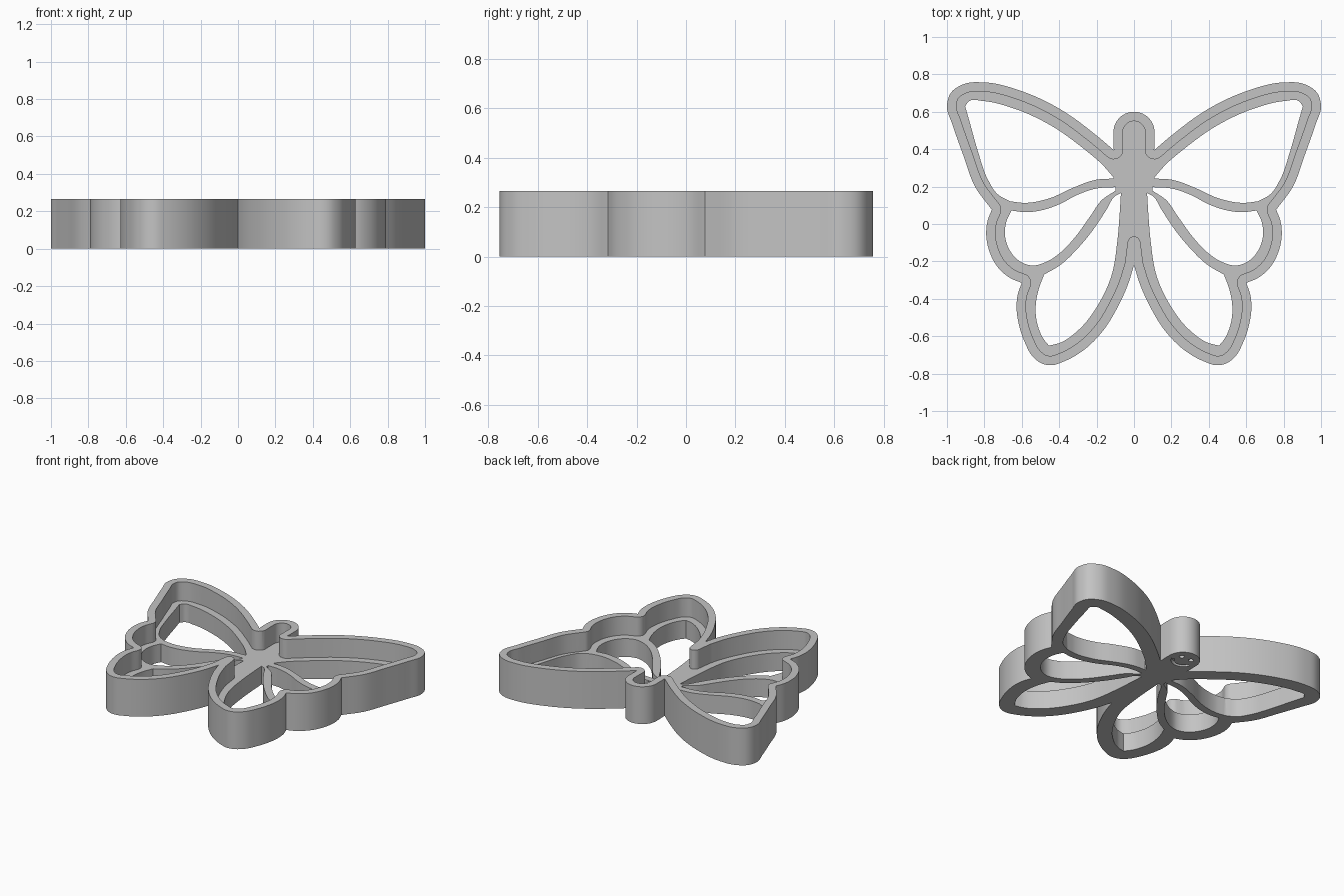
import bpy, bmesh, math
from mathutils import Vector

if "Cube" in bpy.data.objects:
    bpy.data.objects.remove(bpy.data.objects["Cube"])

HEIGHT, LEDGE, WALL = 0.265, 0.13, 0.05

grey = bpy.data.materials.new("plain grey")
grey.diffuse_color = (0.55, 0.55, 0.55, 1)
grey.use_nodes = True
grey.node_tree.nodes["Principled BSDF"].inputs["Base Color"].default_value = grey.diffuse_color


def tangent(p, i):
    """Unit direction of a polyline at point i."""
    if i == 0:
        return (p[1] - p[0]).normalized()
    if i == len(p) - 1:
        return (p[-1] - p[-2]).normalized()
    a, b = p[i] - p[i - 1], p[i + 1] - p[i]
    return (a.normalized() * b.length + b.normalized() * a.length).normalized()


def smooth(pts, steps=6):
    """Smooth open curve through the points."""
    p = [Vector(q) for q in pts]
    out = [p[0]]
    for i in range(len(p) - 1):
        d = (p[i + 1] - p[i]).length
        m0, m1 = tangent(p, i) * d, tangent(p, i + 1) * d
        for k in range(1, steps + 1):
            t = k / steps
            out.append(p[i] * (2*t**3 - 3*t**2 + 1) + m0 * (t**3 - 2*t**2 + t)
                       + p[i + 1] * (3*t**2 - 2*t**3) + m1 * (t**3 - t**2))
    return out


def mirror(pts):
    return [Vector((-q.x, q.y)) for q in pts]


def clean(pts):
    """Drop repeated points from a closed loop."""
    out = []
    for q in pts:
        if not out or (q - out[-1]).length > 1e-4:
            out.append(q)
    if (out[0] - out[-1]).length < 1e-4:
        out.pop()
    return out


def full_loop(half):
    """Close a right-hand half that starts and ends on the centre line."""
    return clean(half + mirror(half)[::-1])


def add_prism(target, loops, z0, z1):
    """Fill loops (holes allowed) and extrude them into a solid."""
    bm = bmesh.new()
    edges = []
    for loop in loops:
        vs = [bm.verts.new((q.x, q.y, z0)) for q in loop]
        edges += [bm.edges.new((vs[i - 1], vs[i])) for i in range(len(vs))]
    bmesh.ops.triangle_fill(bm, use_beauty=True, edges=edges, normal=(0, 0, 1))
    ext = bmesh.ops.extrude_face_region(bm, geom=bm.faces[:])
    up = [g for g in ext["geom"] if isinstance(g, bmesh.types.BMVert)]
    bmesh.ops.translate(bm, verts=up, vec=(0, 0, z1 - z0))
    bmesh.ops.recalc_face_normals(bm, faces=bm.faces[:])
    tmp = bpy.data.meshes.new("part")
    bm.to_mesh(tmp)
    bm.free()
    target.from_mesh(tmp)
    bpy.data.meshes.remove(tmp)


def make_object(name, bm):
    me = bpy.data.meshes.new(name)
    bm.to_mesh(me)
    bm.free()
    ob = bpy.data.objects.new(name, me)
    bpy.context.collection.objects.link(ob)
    return ob


# Outer outline, right half, split at its sharp notches
head = [Vector((0.11 * math.sin(a), 0.49 + 0.11 * math.cos(a)))
        for a in [math.pi / 2 * i / 14 for i in range(15)]]
head += [Vector((0.11, 0.44)), Vector((0.108, 0.395))]
upper = smooth([(0.108, 0.395), (0.2, 0.473), (0.4, 0.617), (0.6, 0.71), (0.8, 0.757),
                (0.91, 0.748), (0.98, 0.7), (1.0, 0.63), (0.97, 0.53), (0.91, 0.36),
                (0.85, 0.2), (0.76, 0.076)])
middle = smooth([(0.76, 0.076), (0.782, 0.02), (0.79, -0.06), (0.772, -0.15),
                 (0.725, -0.235), (0.66, -0.29), (0.6, -0.315)])
lower = smooth([(0.6, -0.315), (0.62, -0.37), (0.628, -0.44), (0.615, -0.54),
                (0.585, -0.63), (0.54, -0.71), (0.49, -0.747), (0.44, -0.755),
                (0.38, -0.737), (0.27, -0.675), (0.165, -0.57), (0.085, -0.44),
                (0.031, -0.32), (0, -0.22)])
segments = [head, upper, middle, lower]
outline = full_loop([q for s in segments for q in s])

# Inner side of the wall: parallel outline with rounded notches
rim = []
for n, seg in enumerate(segments):
    normals = [Vector((t.y, -t.x)) for t in (tangent(seg, i) for i in range(len(seg)))]
    if n:
        for k in range(1, 8):
            rim.append(seg[0] + last.lerp(normals[0], k / 8).normalized() * WALL)
    rim += [q + m * WALL for q, m in zip(seg, normals)]
    last = normals[-1]
rim[0].x = 0
rim += smooth([rim[-1], (0.037, -0.12), (0.03, -0.085), (0.016, -0.07), (0, -0.065)])[1:]
rim = full_loop(rim)

# Wing openings, each made of smooth runs that meet at corners
upper_hole = [
    [(0.11, 0.25), (0.17, 0.318), (0.266, 0.4), (0.45, 0.53), (0.64, 0.617),
     (0.81, 0.658), (0.88, 0.658), (0.903, 0.63)],
    [(0.903, 0.63), (0.88, 0.55), (0.835, 0.39), (0.78, 0.235), (0.73, 0.16), (0.665, 0.122)],
    [(0.665, 0.122), (0.59, 0.113), (0.45, 0.138), (0.33, 0.192), (0.2, 0.237), (0.11, 0.243)]]
middle_hole = [
    [(0.1, 0.197), (0.2, 0.19), (0.3, 0.157), (0.4, 0.105), (0.5, 0.072), (0.58, 0.063),
     (0.655, 0.072)],
    [(0.655, 0.072), (0.68, 0.02), (0.69, -0.06), (0.67, -0.13), (0.61, -0.2), (0.54, -0.222),
     (0.47, -0.203), (0.39, -0.15), (0.315, -0.07), (0.235, 0.04), (0.17, 0.13), (0.1, 0.177)]]
lower_hole = [
    [(0.07, 0.165), (0.1, 0.15), (0.145, 0.08), (0.212, -0.022), (0.303, -0.133),
     (0.395, -0.22), (0.48, -0.27)],
    [(0.48, -0.27), (0.51, -0.35), (0.525, -0.43), (0.518, -0.53), (0.48, -0.62), (0.455, -0.65)],
    [(0.455, -0.65), (0.4, -0.637), (0.293, -0.563), (0.188, -0.425), (0.12, -0.275),
     (0.09, -0.1), (0.077, 0.05), (0.07, 0.165)]]
holes = []
for runs in (upper_hole, middle_hole, lower_hole):
    loop = clean([q for r in runs for q in smooth(r)])
    holes += [loop, mirror(loop)]

# Solid butterfly with open wings
bm = bmesh.new()
add_prism(bm, [outline] + holes, 0, HEIGHT)
butterfly = make_object("butterfly_cutter", bm)

# Helper: recess above the ledge, plus a small face pressed into the underside of the head
bm = bmesh.new()
add_prism(bm, [rim], LEDGE, HEIGHT + 0.1)


def arc(cx, cy, r, a0, a1, n):
    return [Vector((cx + r * math.cos(math.radians(a0 + (a1 - a0) * i / n)),
                    cy + r * math.sin(math.radians(a0 + (a1 - a0) * i / n)))) for i in range(n + 1)]


for s in (-1, 1):
    add_prism(bm, [clean(arc(s * 0.038, 0.525, 0.017, 0, 360, 16))], -0.05, 0.025)
add_prism(bm, [arc(0, 0.495, 0.08, 200, 340, 16) + arc(0, 0.495, 0.06, 340, 200, 16)], -0.05, 0.025)
recess = make_object("recess_helper", bm)

# Cut, bake and shade
mod = butterfly.modifiers.new("recess", 'BOOLEAN')
mod.operation, mod.solver, mod.object = 'DIFFERENCE', 'EXACT', recess
bpy.context.view_layer.update()
dg = bpy.context.evaluated_depsgraph_get()
baked = bpy.data.meshes.new_from_object(butterfly.evaluated_get(dg))
butterfly.modifiers.clear()
butterfly.data = baked
bpy.data.objects.remove(recess)
baked.materials.clear()
baked.materials.append(grey)
for f in baked.polygons:
    f.use_smooth = True
    f.material_index = 0
baked.set_sharp_from_angle(angle=math.radians(30))
